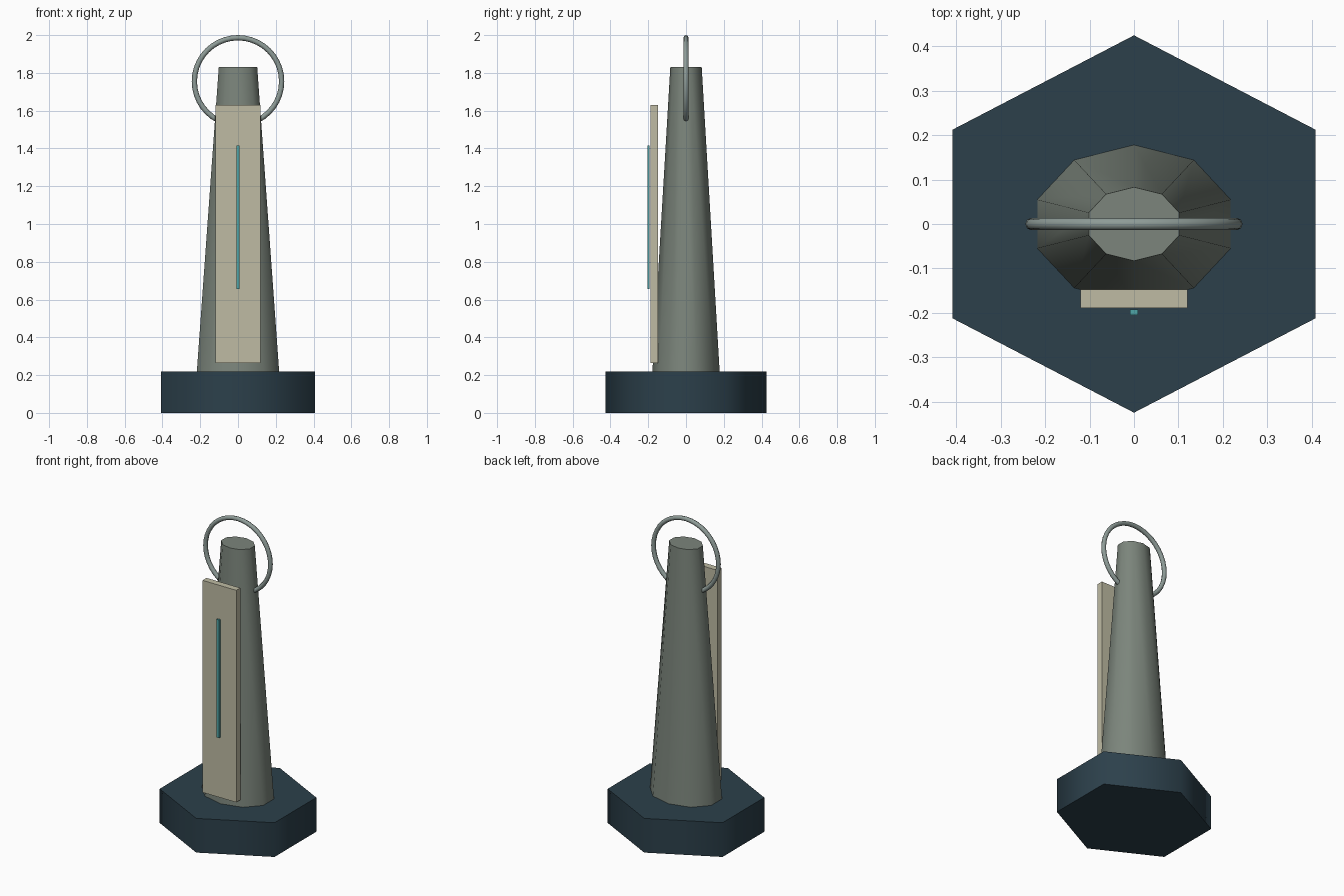
import bpy
from math import radians, pi

if "Cube" in bpy.data.objects:
    bpy.data.objects.remove(bpy.data.objects["Cube"])


def finish(name, color, angle=None):
    """Name, colour and shade the active object."""
    ob = bpy.context.object
    ob.name = name
    bpy.ops.object.transform_apply(location=False, rotation=True, scale=True)
    mat = bpy.data.materials.new(name + "_colour")
    mat.diffuse_color = (*color, 1)
    mat.use_nodes = True
    mat.node_tree.nodes["Principled BSDF"].inputs["Base Color"].default_value = mat.diffuse_color
    ob.data.materials.append(mat)
    if angle:
        bpy.ops.object.shade_smooth_by_angle(angle=radians(angle))
    return ob


def prism(name, sides, r_bottom, r_top, z0, z1, y_radius, color, angle):
    """Tapered prism with a vertex on +y; radii are along x, y_radius at the bottom."""
    bpy.ops.mesh.primitive_cone_add(vertices=sides, radius1=r_bottom, radius2=r_top,
                                    depth=z1 - z0, location=(0, 0, (z0 + z1) / 2))
    bpy.context.object.scale.y = y_radius / r_bottom
    return finish(name, color, angle)


def box(name, x, y, z, color):
    bpy.ops.mesh.primitive_cube_add(size=1, location=[sum(a) / 2 for a in (x, y, z)])
    bpy.context.object.scale = [a[1] - a[0] for a in (x, y, z)]
    return finish(name, color)


# Hexagonal foot, slightly stretched in x
prism("base", 6, 0.472, 0.472, 0, 0.22, 0.425, (0.025, 0.051, 0.07), 70)

# Ten-sided tapered column
prism("column", 10, 0.229, 0.107, 0.22, 1.83, 0.178, (0.2, 0.235, 0.2), 50)

# Front plate and thin light strip
box("front_plate", (-0.12, 0.12), (-0.189, -0.148), (0.265, 1.63), (0.52, 0.5, 0.37))
box("light_strip", (-0.009, 0.009), (-0.205, -0.193), (0.655, 1.415), (0.08, 0.38, 0.39))

# Upright ring passing through the column
bpy.ops.mesh.primitive_torus_add(major_radius=0.231, minor_radius=0.014,
                                 major_segments=40, minor_segments=8,
                                 location=(0, 0, 1.755), rotation=(pi / 2, 0, 0))
finish("top_ring", (0.27, 0.33, 0.31), 60)
